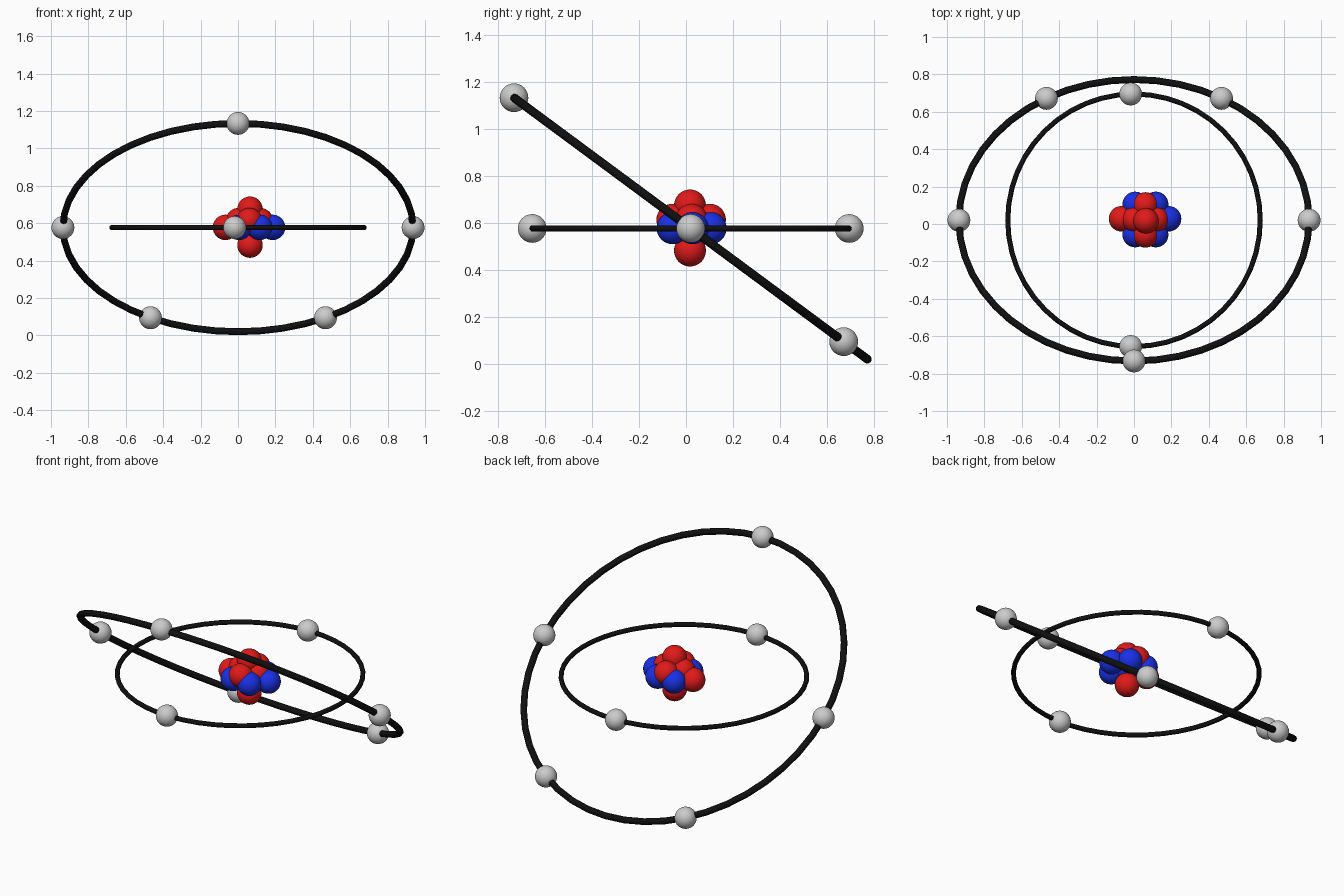
import bpy
from math import radians, cos, sin
from mathutils import Vector, Matrix

if "Cube" in bpy.data.objects:
    bpy.data.objects.remove(bpy.data.objects["Cube"])

CENTER = Vector((0, 0.02, 0.577))


def material(name, rgb):
    m = bpy.data.materials.new(name)
    m.diffuse_color = (*rgb, 1)
    m.use_nodes = True
    m.node_tree.nodes["Principled BSDF"].inputs["Base Color"].default_value = m.diffuse_color
    return m


RED = material("red", (0.75, 0.01, 0.01))
BLUE = material("blue", (0.01, 0.03, 0.8))
BLACK = material("black", (0.005, 0.005, 0.005))


def ball(name, loc, radius, mat=None):
    bpy.ops.mesh.primitive_uv_sphere_add(segments=32, ring_count=16, radius=radius, location=loc)
    finish(name, mat)


def finish(name, mat):
    ob = bpy.context.object
    ob.name = name
    if mat:
        ob.data.materials.append(mat)
    bpy.ops.object.shade_smooth()


def orbit(name, radius, tube, tilt, angles, shift=0.0):
    """Ring tilted about x, with electrons at the given angles."""
    bpy.ops.mesh.primitive_torus_add(major_radius=radius, minor_radius=tube, major_segments=48,
                                     minor_segments=12, location=CENTER, rotation=(tilt, 0, 0))
    finish(name + "_orbit", BLACK)
    rot = Matrix.Rotation(tilt, 3, 'X')
    for i, a in enumerate(angles):
        p = Vector((radius * cos(radians(a)) + shift, radius * sin(radians(a)), 0))
        ball(f"{name}_electron_{i + 1}", CENTER + rot @ p, 0.061)


# Orbits and electrons
orbit("inner", 0.675, 0.0135, 0, (90, 270), -0.018)
orbit("outer", 0.936, 0.0185, radians(-36.5), (0, 60, 120, 180, 270))

# Nucleus: offsets from its middle
MID = Vector((0.061, 0.024, 0.578))
R = 0.068
protons = [(0.003, -0.007, 0.097), (0.003, -0.007, -0.095), (-0.128, 0.004, 0),
           (0, 0.078, 0.036), (0, -0.082, 0.036), (-0.058, 0, 0.036), (0.058, 0, 0.036)]
neutrons = [(0.124, 0.004, 0), (0, 0, 0)]
neutrons += [(sx * 0.055, sy * 0.081, 0) for sx in (-1, 1) for sy in (-1, 1)]
for i, p in enumerate(protons):
    ball(f"proton_{i + 1}", MID + Vector(p), R, RED)
for i, p in enumerate(neutrons):
    ball(f"neutron_{i + 1}", MID + Vector(p), R, BLUE)
